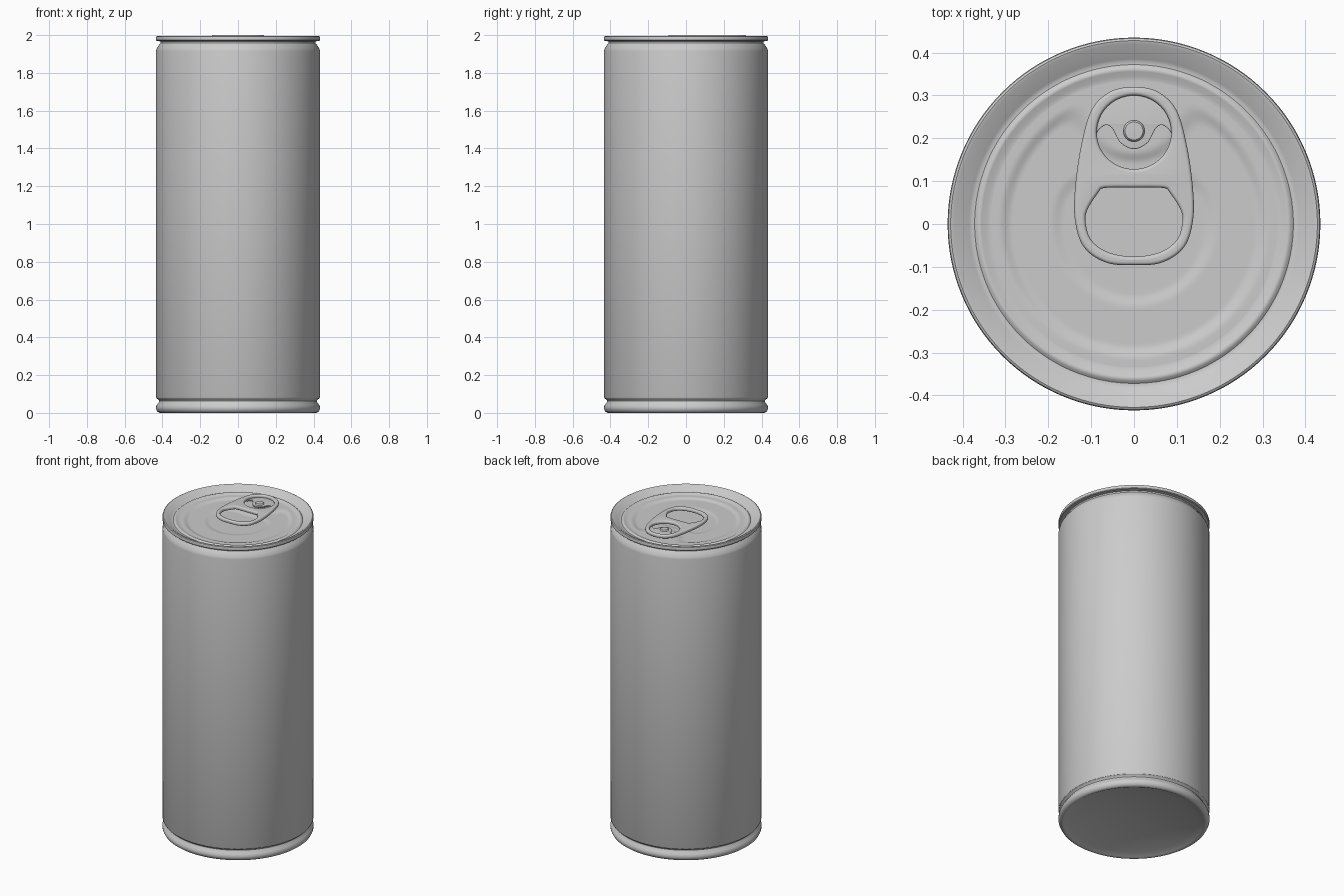
import bpy, bmesh, math

cube = bpy.data.objects.get("Cube")
if cube:
    bpy.data.objects.remove(cube, do_unlink=True)

SEGS = 128
metal = bpy.data.materials.new("light grey metal")
metal.use_nodes = True
metal.diffuse_color = (0.6, 0.6, 0.6, 1)
metal.node_tree.nodes["Principled BSDF"].inputs["Base Color"].default_value = (0.6, 0.6, 0.6, 1)


def make_object(name, bm, angle=35):
    bmesh.ops.recalc_face_normals(bm, faces=bm.faces)
    mesh = bpy.data.meshes.new(name)
    bm.to_mesh(mesh)
    bm.free()
    obj = bpy.data.objects.new(name, mesh)
    bpy.context.collection.objects.link(obj)
    mesh.materials.append(metal)
    bpy.ops.object.select_all(action='DESELECT')
    obj.select_set(True)
    bpy.context.view_layer.objects.active = obj
    bpy.ops.object.shade_smooth_by_angle(angle=math.radians(angle))
    return obj


def lathe(name, profile, height=lambda x, y, z: z, angle=35):
    """Spin (radius, z) points round the z axis; radius 0 closes an end."""
    bm = bmesh.new()
    rings = []
    for r, z in profile:
        if r == 0:
            rings.append([bm.verts.new((0, 0, height(0, 0, z)))] * SEGS)
            continue
        ring = []
        for i in range(SEGS):
            a = 2 * math.pi * i / SEGS
            x, y = r * math.cos(a), r * math.sin(a)
            ring.append(bm.verts.new((x, y, height(x, y, z))))
        rings.append(ring)
    for low, high in zip(rings, rings[1:]):
        for i in range(SEGS):
            j = (i + 1) % SEGS
            bm.faces.new(dict.fromkeys((low[i], low[j], high[j], high[i])))
    return make_object(name, bm, angle)


def smooth_curve(points, steps=8):
    """Closed curve through the points."""
    out, n = [], len(points)
    for i in range(n):
        a, b, c, d = (points[(i + k) % n] for k in (-1, 0, 1, 2))
        for s in range(steps):
            t = s / steps
            out.append(tuple(
                0.5 * (2 * q + (r - p) * t + (2 * p - 5 * q + 4 * r - u) * t * t
                       + (3 * q - p - 3 * r + u) * t ** 3)
                for p, q, r, u in zip(a, b, c, d)))
    return out


def mirrored(half):
    """Complete a right-hand half outline running from top to bottom."""
    return half + [(-x, y) for x, y in reversed(half) if x > 0]


def plate(name, loops, z, thickness, bevel):
    """Rounded flat plate from one outline and any holes."""
    curve = bpy.data.curves.new(name, 'CURVE')
    curve.dimensions = '2D'
    curve.fill_mode = 'BOTH'
    curve.extrude = thickness / 2 - bevel
    curve.bevel_depth = bevel
    curve.bevel_resolution = 3
    curve.offset = -bevel
    for loop in loops:
        spline = curve.splines.new('POLY')
        spline.points.add(len(loop) - 1)
        for point, (x, y) in zip(spline.points, loop):
            point.co = (x, y, 0, 1)
        spline.use_cyclic_u = True
    temp = bpy.data.objects.new(name + " outline", curve)
    bpy.context.collection.objects.link(temp)
    bpy.context.view_layer.update()
    bm = bmesh.new()
    mesh = temp.to_mesh()
    bm.from_mesh(mesh)
    temp.to_mesh_clear()
    bpy.data.objects.remove(temp, do_unlink=True)
    bmesh.ops.remove_doubles(bm, verts=bm.verts, dist=0.0001)
    bmesh.ops.translate(bm, verts=bm.verts, vec=(0, 0, z))
    return make_object(name, bm)


# Can body with domed base, foot, neck and rolled rim
dome = [(0.4 * i / 10, 0.05 * (1 - (i / 10) ** 2) + 0.004) for i in range(11)]
lathe("can_body", dome + [
    (0.408, 0), (0.418, 0.001), (0.428, 0.008), (0.434, 0.02), (0.434, 0.033),
    (0.428, 0.045), (0.419, 0.057), (0.417, 0.064), (0.42, 0.07), (0.43, 0.076),
    (0.434, 0.085), (0.434, 1.915), (0.431, 1.928), (0.42, 1.945), (0.41, 1.958),
    (0.41, 1.967), (0.43, 1.969), (0.434, 1.973), (0.435, 1.985), (0.433, 1.992),
    (0.428, 1.995), (0.42, 1.993), (0.385, 1.969), (0.378, 1.966), (0.372, 1.966),
    (0.366, 1.971), (0.361, 1.973), (0.356, 1.972), (0.345, 1.966), (0.335, 1.965)])


# Lid panel with two stepped recesses that curl in beneath the tab
def blend(a, b, k=0.03):
    h = max(k - abs(a - b), 0) / k
    return max(a, b) + h * h * k / 4


def step_down(d, width):
    t = min(max(0.5 - d / width, 0), 1)
    return t * t * (3 - 2 * t)


def panel_height(x, y, z):
    r = math.hypot(x, y)
    outer = blend(r - 0.3, 0.125 - math.hypot(x, y - 0.28), 0.06)
    inner = blend(r - 0.18, y - 0.11, 0.05)
    return z - 0.008 * step_down(outer, 0.03) - 0.005 * step_down(inner, 0.03)


lathe("lid_panel", [(0.335 * i / 60, 1.965) for i in range(61)], panel_height)

# Pull tab with a finger hole and a rivet hole
tab_outline = smooth_curve(mirrored([
    (0, 0.32), (0.055, 0.309), (0.098, 0.268), (0.122, 0.19), (0.137, 0.09),
    (0.138, 0.01), (0.117, -0.054), (0.065, -0.09), (0, -0.096)]))
finger_hole = smooth_curve(mirrored([
    (0, 0.085), (0.05, 0.085), (0.074, 0.083), (0.083, 0.074), (0.108, 0.035),
    (0.113, 0.005), (0.1, -0.037), (0.06, -0.066), (0, -0.076)]))
rivet_hole = [(0.087 * math.cos(a), 0.214 + 0.086 * math.sin(a))
              for a in (2 * math.pi * i / 64 for i in range(64))]
plate("pull_tab", [tab_outline, finger_hole, rivet_hole], 1.989, 0.022, 0.008)

# Tongue inside the rivet hole, with a wavy lower edge
tongue = smooth_curve(mirrored([
    (0, 0.304), (0.05, 0.29), (0.083, 0.25), (0.088, 0.212), (0.08, 0.222),
    (0.065, 0.231), (0.05, 0.222), (0.032, 0.19), (0, 0.175)]))
plate("tab_tongue", [tongue], 1.981, 0.008, 0.002)

# Rivet holding the tongue to the lid
rivet = lathe("rivet", [(0.03, 1.962), (0.03, 1.978), (0.025, 1.985), (0.024, 1.99),
                        (0.021, 1.993), (0, 1.994)])
rivet.location = (0, 0.217, 0)
